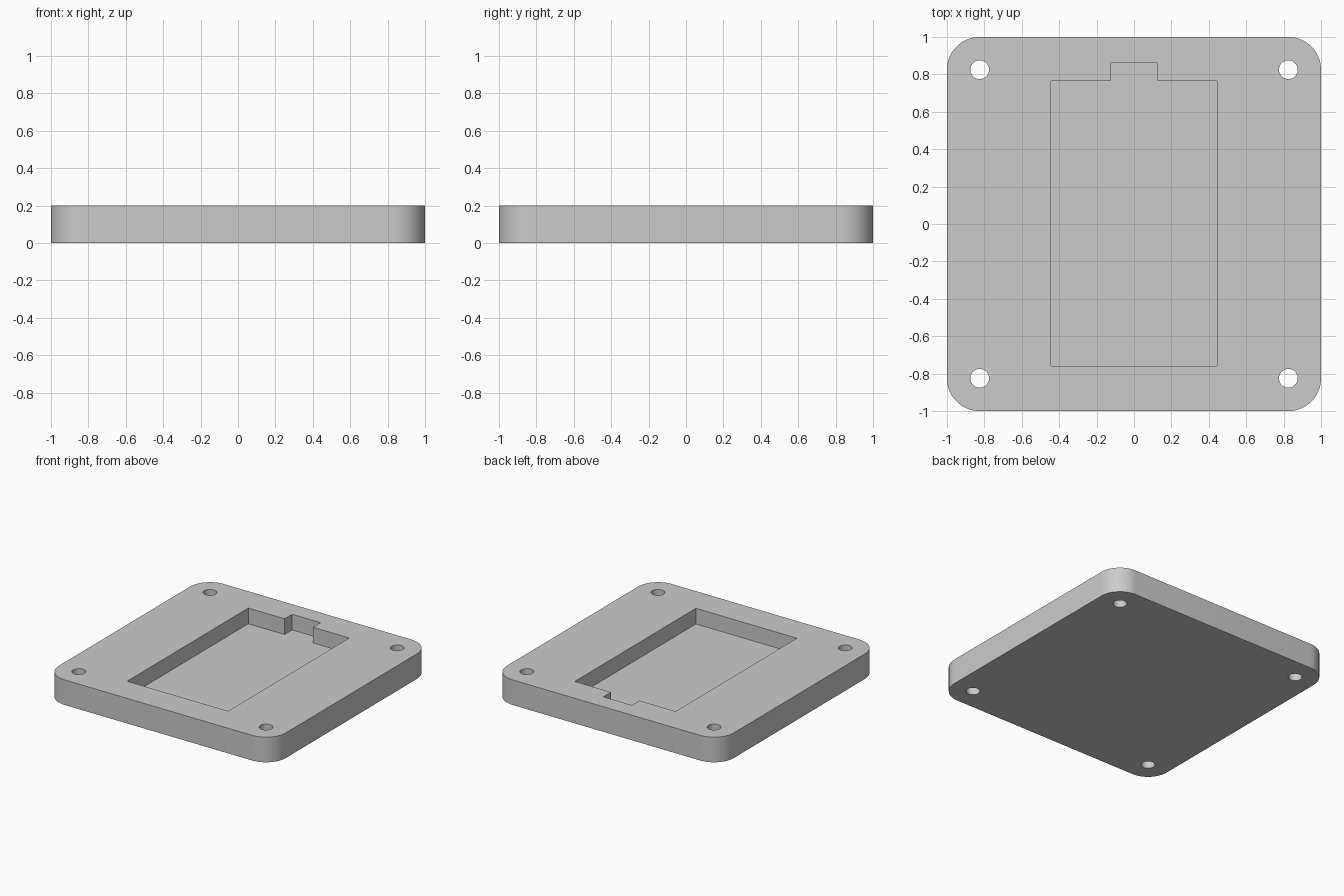
import bpy
import bmesh
from math import cos, sin, pi, radians

if "Cube" in bpy.data.objects:
    bpy.data.objects.remove(bpy.data.objects["Cube"], do_unlink=True)

HALF, THICK, CORNER = 1.0, 0.2, 0.175
HOLE_RADIUS, POCKET_DEPTH = 0.05, 0.125
CENTRE = HALF - CORNER  # corner arcs and screw holes share centres

grey = bpy.data.materials.new("plain grey")
grey.use_nodes = True
colour = (0.6, 0.6, 0.6, 1)
grey.diffuse_color = colour
grey.node_tree.nodes["Principled BSDF"].inputs["Base Color"].default_value = colour


def arc(cx, cy, radius, start, sweep, steps):
    return [(cx + radius * cos(start + sweep * i / steps),
             cy + radius * sin(start + sweep * i / steps)) for i in range(steps + 1)]


def prism(name, outline, bottom, top):
    """Extrude a counter-clockwise outline between two heights."""
    bm = bmesh.new()
    base = bm.faces.new([bm.verts.new((x, y, bottom)) for x, y in outline])
    result = bmesh.ops.extrude_face_region(bm, geom=[base], use_keep_orig=True)
    raised = [v for v in result["geom"] if isinstance(v, bmesh.types.BMVert)]
    bmesh.ops.translate(bm, verts=raised, vec=(0, 0, top - bottom))
    bmesh.ops.recalc_face_normals(bm, faces=bm.faces)
    mesh = bpy.data.meshes.new(name)
    bm.to_mesh(mesh)
    bm.free()
    mesh.materials.append(grey)
    obj = bpy.data.objects.new(name, mesh)
    bpy.context.collection.objects.link(obj)
    return obj


def cut(target, cutter):
    cutter.hide_render = True
    mod = target.modifiers.new("cut", "BOOLEAN")
    mod.operation = "DIFFERENCE"
    mod.solver = "EXACT"
    mod.object = cutter
    bpy.ops.object.modifier_apply(modifier=mod.name)
    bpy.data.objects.remove(cutter, do_unlink=True)


# Rounded square plate
corners = [(1, 1), (-1, 1), (-1, -1), (1, -1)]
outline = []
for i, (sx, sy) in enumerate(corners):
    outline += arc(sx * CENTRE, sy * CENTRE, CORNER, i * pi / 2, pi / 2, 16)
plate = prism("base_plate", outline, 0, THICK)
bpy.ops.object.select_all(action="DESELECT")
plate.select_set(True)
bpy.context.view_layer.objects.active = plate

# Blind pocket with a notch in its back edge
right_side = [(0.445, -0.76), (0.445, 0.765), (0.125, 0.765), (0.125, 0.86)]
pocket = right_side + [(-x, y) for x, y in reversed(right_side)]
cut(plate, prism("pocket_cutter", pocket, THICK - POCKET_DEPTH, THICK + 0.1))

# Screw holes through the corners
for sx, sy in corners:
    ring = arc(sx * CENTRE, sy * CENTRE, HOLE_RADIUS, 0, 2 * pi, 48)[:-1]
    cut(plate, prism("hole_cutter", ring, -0.1, THICK + 0.1))

bpy.ops.object.shade_smooth_by_angle(angle=radians(30))
